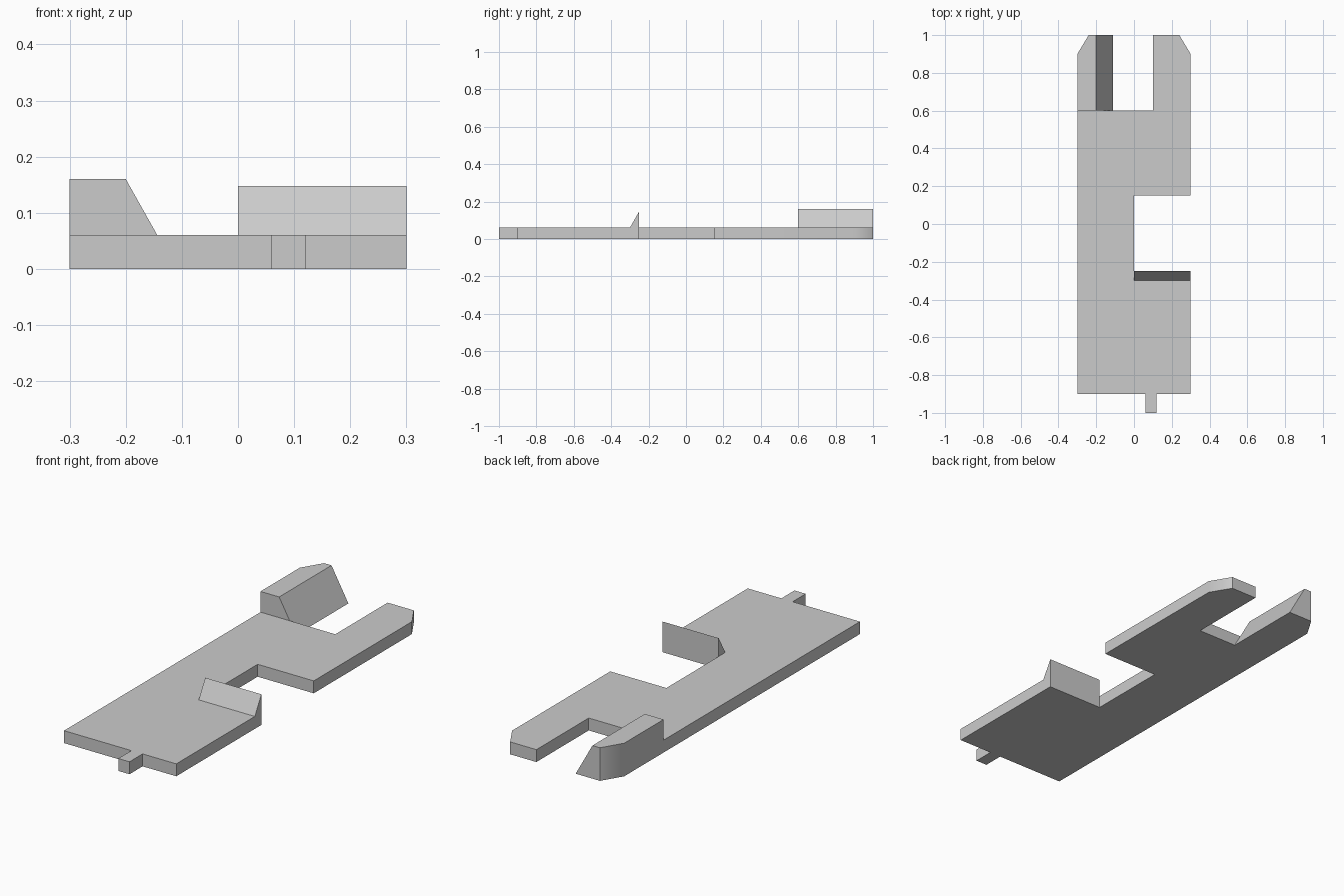
import bpy
import bmesh
from math import radians
from mathutils import Vector

cube = bpy.data.objects.get("Cube")
if cube:
    bpy.data.objects.remove(cube, do_unlink=True)

grey = bpy.data.materials.new("light_grey")
grey.use_nodes = True
colour = (0.6, 0.6, 0.6, 1)
grey.diffuse_color = colour
grey.node_tree.nodes["Principled BSDF"].inputs["Base Color"].default_value = colour

THICK = 0.06


def prism(name, points, offset, chamfer_plane=None):
    """Extrude a flat outline along an offset, optionally trimming one corner."""
    bm = bmesh.new()
    face = bm.faces.new([bm.verts.new(p) for p in points])
    ext = bmesh.ops.extrude_face_region(bm, geom=[face], use_keep_orig=True)
    moved = [v for v in ext["geom"] if isinstance(v, bmesh.types.BMVert)]
    bmesh.ops.translate(bm, verts=moved, vec=offset)
    if chamfer_plane:
        co, normal = chamfer_plane
        bmesh.ops.bisect_plane(bm, geom=bm.verts[:] + bm.edges[:] + bm.faces[:],
                               plane_co=co, plane_no=normal, clear_outer=True)
        bmesh.ops.holes_fill(bm, edges=[e for e in bm.edges if e.is_boundary])
    bmesh.ops.recalc_face_normals(bm, faces=bm.faces[:])
    mesh = bpy.data.meshes.new(name)
    bm.to_mesh(mesh)
    bm.free()
    mesh.materials.append(grey)
    obj = bpy.data.objects.new(name, mesh)
    bpy.context.collection.objects.link(obj)
    # soft chamfer corners, flat large faces
    bpy.ops.object.select_all(action="DESELECT")
    obj.select_set(True)
    bpy.context.view_layer.objects.active = obj
    bpy.ops.object.shade_smooth_by_angle(angle=radians(35))
    weighted = obj.modifiers.new("weighted_normals", "WEIGHTED_NORMAL")
    weighted.keep_sharp = True
    return obj


# plate with side cutout, front tab and the flat prong
outline = [(-0.3, -0.9), (0.06, -0.9), (0.06, -1), (0.12, -1), (0.12, -0.9),
           (0.3, -0.9), (0.3, -0.25), (0, -0.25), (0, 0.15), (0.3, 0.15),
           (0.3, 0.9), (0.24, 1), (0.1, 1), (0.1, 0.6), (-0.3, 0.6)]
prism("base_plate", [(x, y, 0) for x, y in outline], Vector((0, 0, THICK)))

# tall prong with a sloping inner side and trimmed outer corner
section = [(-0.3, 0), (-0.11, 0), (-0.2, 0.16), (-0.3, 0.16)]
prism("raised_prong", [(x, 0.6, z) for x, z in section], Vector((0, 0.4, 0)),
      ((-0.3, 0.9, 0), (-0.1, 0.06, 0)))

# wedge-shaped catch along the cutout edge
catch = [(-0.3, THICK), (-0.25, THICK), (-0.25, 0.148)]
prism("catch_wedge", [(0, y, z) for y, z in catch], Vector((0.3, 0, 0)))
